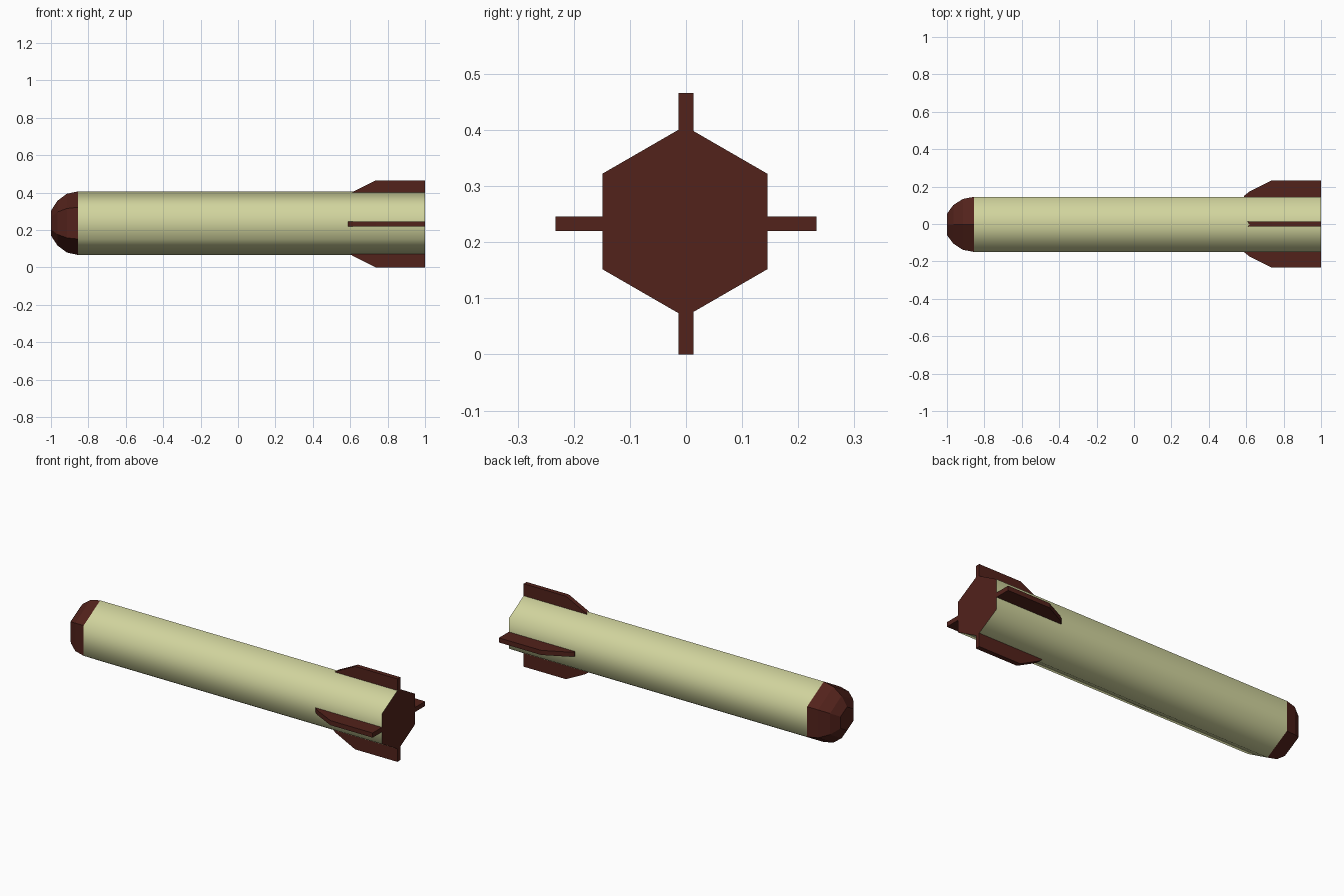
import bpy, bmesh, math

if "Cube" in bpy.data.objects:
    bpy.data.objects.remove(bpy.data.objects["Cube"])

CY, CZ = -0.002, 0.237     # body axis
FIN_Z = 0.233              # fin axis


def material(name, rgb):
    m = bpy.data.materials.new(name)
    m.diffuse_color = (*rgb, 1)
    m.use_nodes = True
    m.node_tree.nodes["Principled BSDF"].inputs["Base Color"].default_value = m.diffuse_color
    return m


cream = material("cream", (0.64, 0.66, 0.34))
maroon = material("maroon", (0.085, 0.016, 0.011))


def finish(name, bm, mat):
    bmesh.ops.recalc_face_normals(bm, faces=bm.faces)
    me = bpy.data.meshes.new(name)
    bm.to_mesh(me)
    bm.free()
    me.materials.append(mat)
    ob = bpy.data.objects.new(name, me)
    bpy.context.collection.objects.link(ob)
    return ob


def hex_loft(name, profile, mat):
    """Six-sided solid along x from (x, radius) pairs, corners at top and bottom."""
    bm = bmesh.new()
    rings = []
    for x, r in profile:
        angles = [math.radians(90 + 60 * i) for i in range(6)]
        rings.append([bm.verts.new((x, CY + r * math.cos(a), CZ + r * math.sin(a)))
                      for a in angles])
    for a, b in zip(rings, rings[1:]):
        for i in range(6):
            j = (i + 1) % 6
            bm.faces.new((a[i], a[j], b[j], b[i]))
    bm.faces.new(rings[0])
    bm.faces.new(rings[-1])
    return finish(name, bm, mat)


# Smooth-shaded tube with a dark tail face
body = hex_loft("body", [(-0.855, 0.17), (1.0, 0.17)], cream)
body.data.materials.append(maroon)
for p in body.data.polygons:
    if p.normal.x > 0.9:
        p.material_index = 1
bpy.context.view_layer.objects.active = body
body.select_set(True)
bpy.ops.object.shade_smooth_by_angle(angle=math.radians(70))
body.select_set(False)

# Faceted blunt nose
hex_loft("nose", [(-1.0, 0.066), (-0.966, 0.119), (-0.915, 0.157), (-0.855, 0.17)], maroon)

# Four tail fins, one swept outline turned around the axis
outline = [(1.0, 0.1), (1.0, 0.233), (0.737, 0.233), (0.615, 0.172), (0.588, 0.15), (0.588, 0.1)]
for i, side in enumerate(("right", "top", "left", "bottom")):
    c, s = round(math.cos(i * math.pi / 2)), round(math.sin(i * math.pi / 2))
    bm = bmesh.new()
    layers = [[bm.verts.new((x, r * c - t * s, FIN_Z + r * s + t * c)) for x, r in outline]
              for t in (-0.013, 0.013)]
    a, b = layers
    bm.faces.new(a)
    bm.faces.new(b)
    for k in range(len(outline)):
        n = (k + 1) % len(outline)
        bm.faces.new((a[k], a[n], b[n], b[k]))
    finish("fin_" + side, bm, maroon)
